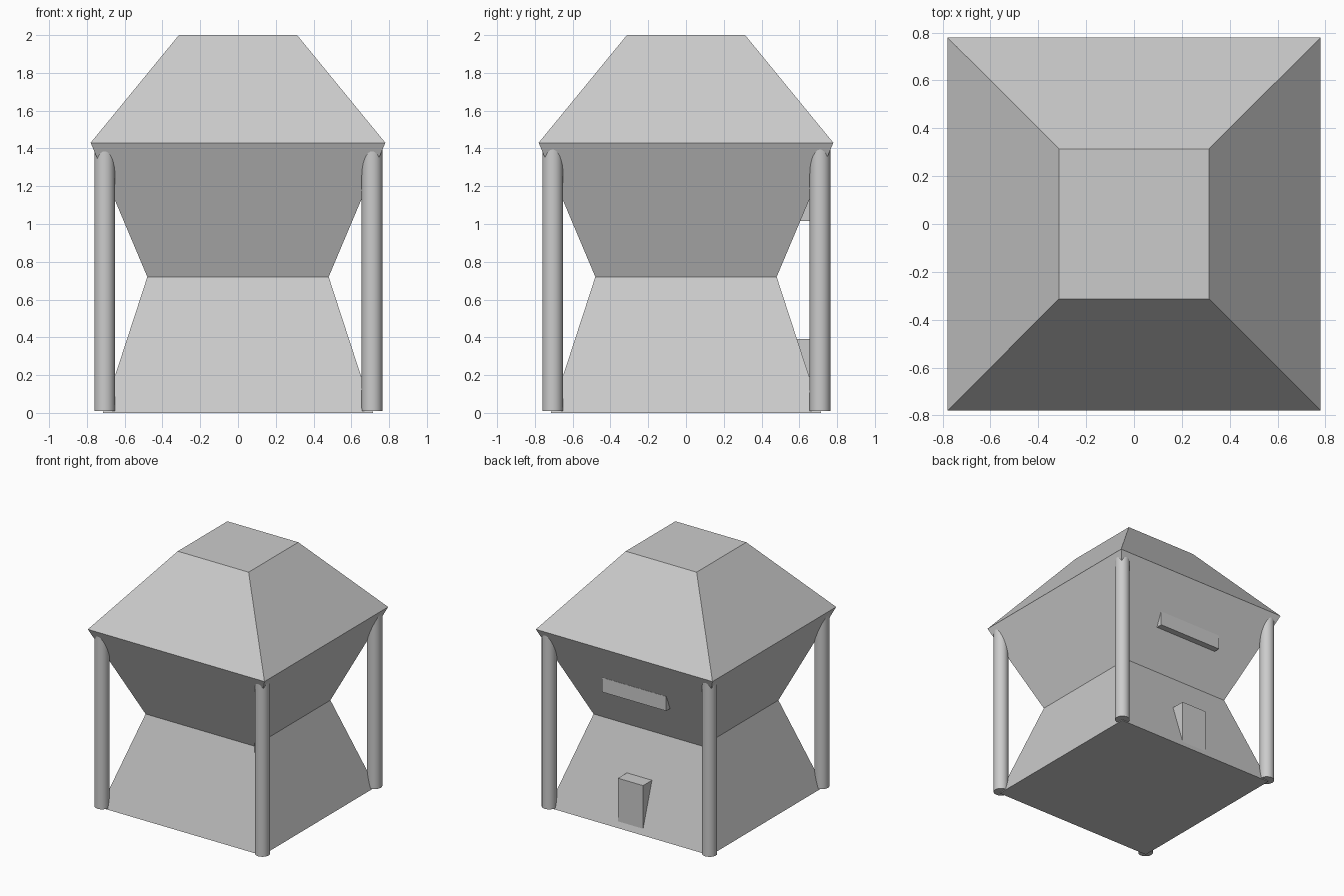
import bpy, bmesh

if "Cube" in bpy.data.objects:
    bpy.data.objects.remove(bpy.data.objects["Cube"])

def mesh_object(name, bm):
    bmesh.ops.recalc_face_normals(bm, faces=bm.faces)
    mesh = bpy.data.meshes.new(name)
    bm.to_mesh(mesh)
    bm.free()
    obj = bpy.data.objects.new(name, mesh)
    bpy.context.collection.objects.link(obj)
    return obj

def box(name, lo, hi):
    bm = bmesh.new()
    bmesh.ops.create_cube(bm, size=1)
    for v in bm.verts:
        v.co = [lo[i] if v.co[i] < 0 else hi[i] for i in range(3)]
    return mesh_object(name, bm)

# Pinched square body and sloping roof: stacked square rings (half width, height)
bm = bmesh.new()
rings = []
for h, z in [(0.715, 0.0), (0.48, 0.72), (0.78, 1.43), (0.313, 2.0)]:
    rings.append([bm.verts.new((sx * h, sy * h, z))
                  for sx, sy in [(-1, -1), (1, -1), (1, 1), (-1, 1)]])
for a, b in zip(rings, rings[1:]):
    for i in range(4):
        j = (i + 1) % 4
        bm.faces.new((a[i], a[j], b[j], b[i]))
bm.faces.new(rings[0][::-1])
bm.faces.new(rings[-1])
mesh_object("body_and_roof", bm)

# Round corner posts, their tops buried under the eaves
for sx, side in [(-1, "left"), (1, "right")]:
    for sy, end in [(-1, "front"), (1, "back")]:
        bpy.ops.mesh.primitive_cylinder_add(
            vertices=32, radius=0.055, depth=1.42,
            location=(sx * 0.708 + 0.002, sy * 0.708 + 0.002, 0.72))
        bpy.context.object.name = f"{end}_{side}_post"
        bpy.ops.object.shade_smooth_by_angle()

# Door and window blocks set into the back wall
box("door", (-0.111, 0.47, 0.0), (0.111, 0.70, 0.39))
box("window", (-0.283, 0.47, 1.015), (0.283, 0.655, 1.13))
